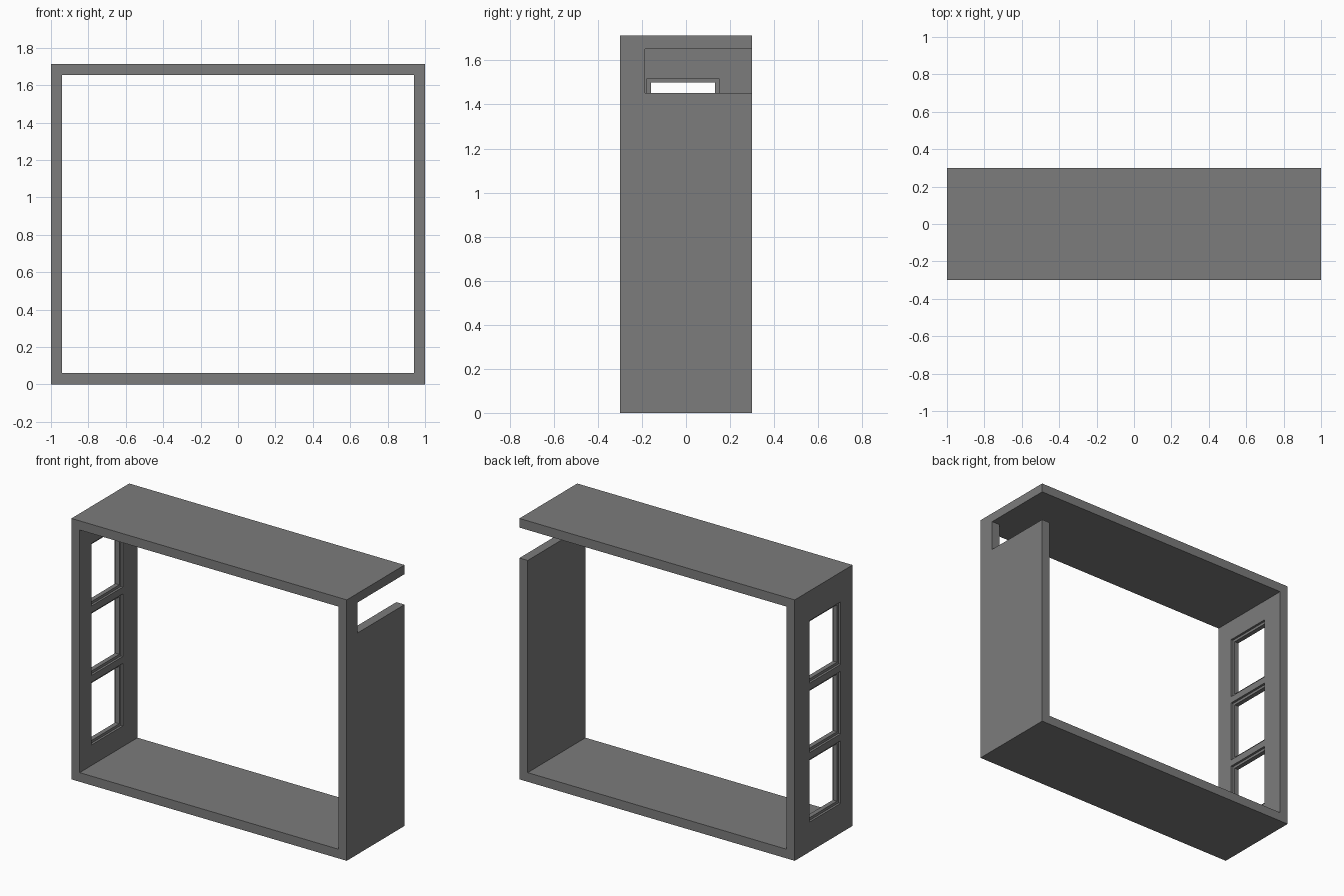
import bpy
from mathutils import Vector

cube = bpy.data.objects.get("Cube")
if cube:
    bpy.data.objects.remove(cube, do_unlink=True)

HEIGHT = 1.713
DEPTH = 0.3          # half depth
BOARD = 0.06         # board thickness
INNER = 1 - BOARD

grey = bpy.data.materials.new("mid grey")
grey.use_nodes = True
colour = (0.2, 0.2, 0.2, 1)
grey.diffuse_color = colour
bsdf = next(n for n in grey.node_tree.nodes if n.type == "BSDF_PRINCIPLED")
bsdf.inputs["Base Color"].default_value = colour


def box(name, low, high):
    """Closed box between two corners."""
    low, high = Vector(low), Vector(high)
    bpy.ops.mesh.primitive_cube_add(size=1)
    ob = bpy.context.object
    ob.name = name
    centre, size = (low + high) / 2, high - low
    for v in ob.data.vertices:
        v.co = Vector(a * b for a, b in zip(v.co, size)) + centre
    ob.data.materials.append(grey)
    return ob


def cut(target, low, high):
    """Remove a box from the target."""
    cutter = box("cutter", low, high)
    cutter.hide_render = True
    mod = target.modifiers.new("cut", "BOOLEAN")
    mod.operation = "DIFFERENCE"
    mod.solver = "EXACT"
    mod.object = cutter
    bpy.context.view_layer.objects.active = target
    bpy.ops.object.modifier_apply(modifier=mod.name)
    bpy.data.objects.remove(cutter, do_unlink=True)


# Open rectangular frame of four boards
frame = box("box_frame", (-1, -DEPTH, 0), (1, DEPTH, HEIGHT))
cut(frame, (-INNER, -1, BOARD), (INNER, 1, HEIGHT - BOARD))

# Notch at the top rear of one side board
cut(frame, (0.9, -0.186, 1.453), (1.1, 0.5, HEIGHT - BOARD))

# Three windows in the other side board, each with a thin inner rim
WINDOW, BAR, RIM = 0.411, 0.045, 0.017
REBATE = 0.015       # depth of the step on either face
for i in range(3):
    z = 0.195 + i * (WINDOW + BAR)
    y0, y1, z1 = -0.177, 0.149, z + WINDOW
    cut(frame, (-1.1, y0, z), (-1 + REBATE, y1, z1))
    cut(frame, (-INNER - REBATE, y0, z), (-0.8, y1, z1))
    cut(frame, (-1.2, y0 + RIM, z + RIM), (-0.7, y1 - RIM, z1 - RIM))
